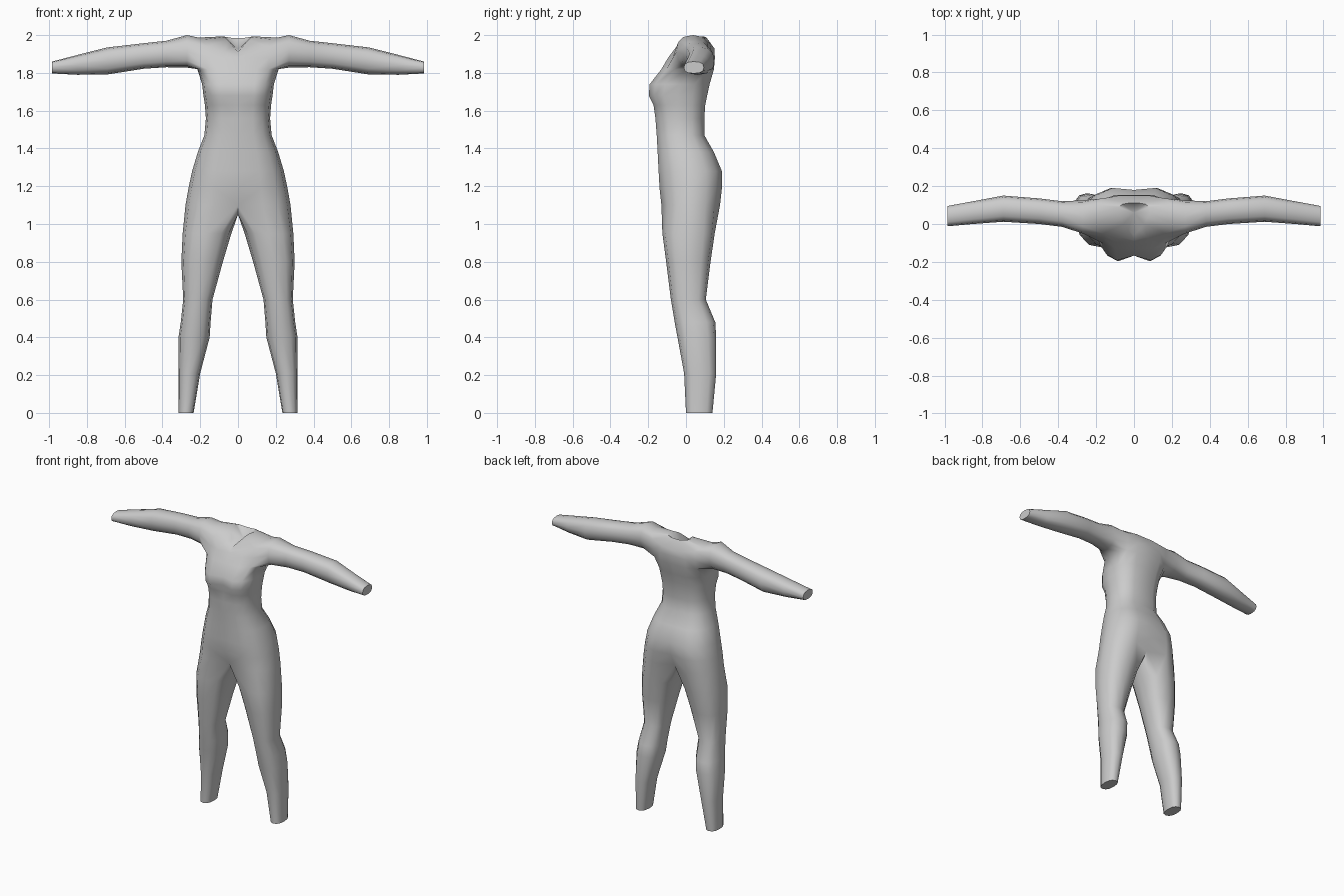
import bpy, bmesh, math

if "Cube" in bpy.data.objects:
    bpy.data.objects.remove(bpy.data.objects["Cube"])

bm = bmesh.new()


def spow(v, e=0.8):
    return math.copysign(abs(v) ** e, v)


def bridge(a, b, closed=True, skip=()):
    n = len(a)
    for i in range(n if closed else n - 1):
        if i not in skip:
            j = (i + 1) % n
            bm.faces.new((a[i], a[j], b[j], b[i]))


def half_ring(z, w, yf, yb, front_dip=0, back_dip=0):
    """Nine points from the front centre line round the side to the back."""
    c, r = (yf + yb) / 2, (yb - yf) / 2
    ring = []
    for k in range(9):
        t = k * math.pi / 8
        x = 0 if k in (0, 8) else w * spow(math.sin(t))
        y = c - r * max(-1, min(1, 1.07 * spow(math.cos(t))))
        y += front_dip if k == 0 else -back_dip if k == 8 else 0
        ring.append(bm.verts.new((x, y, z)))
    return ring


# torso: z, half width, front y, back y, front dip, back dip
torso = [
    (1.10, .278, -.13, .180, .03, .05), (1.19, .262, -.14, .190, .0, .02),
    (1.28, .243, -.145, .190, 0, .01), (1.38, .213, -.15, .148),
    (1.47, .178, -.155, .097), (1.56, .170, -.162, .097),
    (1.63, .175, -.172, .102, .012), (1.68, .183, -.197, .112, .03),
    (1.74, .190, -.192, .125, .025), (1.82, .215, -.13, .148),
    (1.88, .215, -.095, .153),
]
rows = [half_ring(*r) for r in torso]

# shoulder seam and V-shaped neckline
seam = [(0, -.085, 1.89), (.07, -.07, 1.91), (.16, -.05, 1.94),
        (.20, 0, 1.975), (.21, .05, 1.987), (.20, .10, 1.975),
        (.165, .135, 1.95), (.08, .15, 1.93), (0, .15, 1.92)]
neck = [(0, -.06, 1.91), (.03, -.03, 1.945), (.055, 0, 1.975),
        (.07, .03, 1.99), (.085, .06, 1.993), (.08, .09, 1.993),
        (.06, .105, 1.99), (.03, .11, 1.985), (0, .11, 1.985)]
for pts in (seam, neck):
    rows.append([bm.verts.new(p) for p in pts])
for i in range(len(rows) - 1):
    arm_hole = range(2, 6) if i in (9, 10) else ()
    bridge(rows[i], rows[i + 1], False, arm_hole)

# sunken neck opening
pit = bm.verts.new((0, .06, 1.925))
for a, b in zip(rows[-1], rows[-1][1:]):
    bm.faces.new((a, b, pit))

# leg: z, inner x, outer x, front y, back y
crotch = [bm.verts.new((0, y, 1.05)) for y in (.09, .02, -.05)]
ring = rows[0] + crotch
for z, xi, xo, yf, yb in [
        (.95, .035, .293, -.125, .152), (.80, .08, .30, -.105, .13),
        (.60, .135, .29, -.08, .105), (.48, .145, .303, -.06, .155),
        (.40, .15, .315, -.045, .16), (.21, .20, .315, -.01, .16),
        (0, .235, .315, 0, .14)]:
    new = []
    for k in range(12):
        t = math.radians(90 + (k - 4) * 30)
        new.append(bm.verts.new(((xi + xo) / 2 + (xo - xi) / 2 * spow(math.sin(t)),
                                 (yf + yb) / 2 - (yb - yf) / 2 * spow(math.cos(t)), z)))
    bridge(ring, new)
    ring = new
bm.faces.new(ring)

# arm, grown from the hole in the torso: x, front y, back y, bottom z, top z
low, mid, top = rows[9], rows[10], rows[11]
ring = top[2:7] + [mid[6]] + low[6:1:-1] + [mid[2]]
for x, yf, yb, zb, zt in [
        (.27, -.05, .125, 1.828, 2.0), (.38, -.015, .12, 1.83, 1.97),
        (.50, 0, .135, 1.822, 1.957), (.69, .012, .15, 1.792, 1.935),
        (.85, 0, .12, 1.79, 1.895), (.985, -.012, .095, 1.797, 1.86)]:
    new = []
    for k in range(12):
        t = math.radians((k - 2) * 30)
        new.append(bm.verts.new((x, (yf + yb) / 2 + (yb - yf) / 2 * spow(math.sin(t)),
                                 (zb + zt) / 2 + (zt - zb) / 2 * spow(math.cos(t)))))
    bridge(ring, new)
    ring = new
bm.faces.new(ring)

# mirror to the other side
bmesh.ops.mirror(bm, geom=bm.verts[:] + bm.edges[:] + bm.faces[:],
                 axis='X', merge_dist=0.0005)
bmesh.ops.recalc_face_normals(bm, faces=bm.faces[:])

mesh = bpy.data.meshes.new("body")
bm.to_mesh(mesh)
bm.free()
body = bpy.data.objects.new("body", mesh)
bpy.context.collection.objects.link(body)
grey = bpy.data.materials.new("plain grey")
grey.diffuse_color = (0.6, 0.6, 0.6, 1)
grey.use_nodes = True
grey.node_tree.nodes["Principled BSDF"].inputs["Base Color"].default_value = grey.diffuse_color
mesh.materials.append(grey)
bpy.context.view_layer.objects.active = body
body.select_set(True)
bpy.ops.object.shade_smooth_by_angle(angle=math.radians(65))
